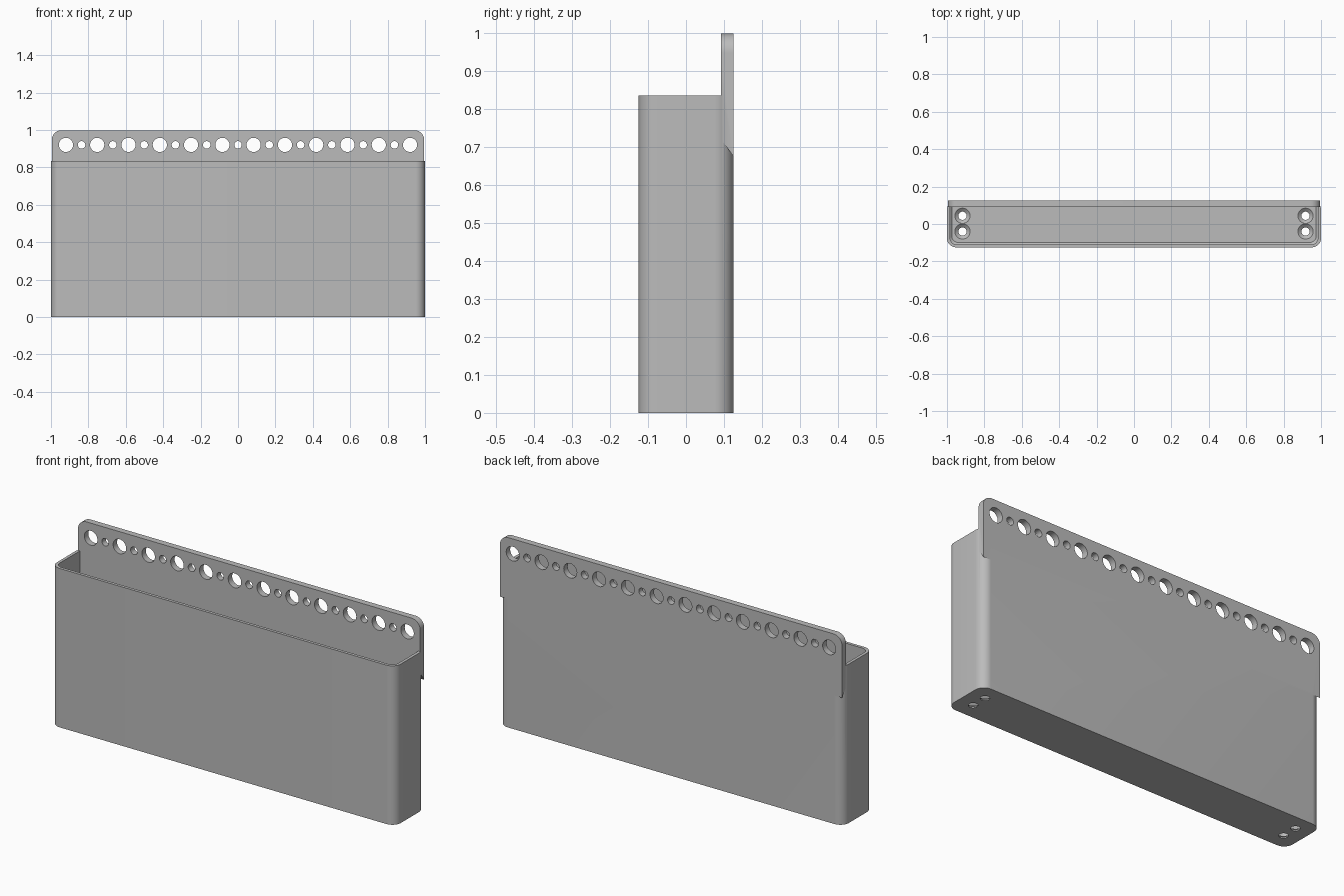
import bpy, bmesh, math
from mathutils import Matrix

if "Cube" in bpy.data.objects:
    bpy.data.objects.remove(bpy.data.objects["Cube"])

gray = bpy.data.materials.new("plain gray")
gray.use_nodes = True
gray.diffuse_color = (0.5, 0.5, 0.5, 1)
gray.node_tree.nodes["Principled BSDF"].inputs["Base Color"].default_value = (0.5, 0.5, 0.5, 1)


def outline(x, lo, hi, radii, steps=12):
    """Rectangle with corner radii in the order: right low, right high, left high, left low."""
    pts = []
    corners = [(x, lo, 1, -1), (x, hi, 1, 1), (-x, hi, -1, 1), (-x, lo, -1, -1)]
    for i, ((cx, cy, sx, sy), r) in enumerate(zip(corners, radii)):
        if r == 0:
            pts.append((cx, cy))
            continue
        for k in range(steps + 1):
            a = math.radians(90 * (i - 1 + k / steps))
            pts.append((cx - sx * r + r * math.cos(a), cy - sy * r + r * math.sin(a)))
    return pts


def finish(name, bm):
    bmesh.ops.recalc_face_normals(bm, faces=bm.faces)
    mesh = bpy.data.meshes.new(name)
    bm.to_mesh(mesh)
    bm.free()
    mesh.materials.append(gray)
    obj = bpy.data.objects.new(name, mesh)
    bpy.context.collection.objects.link(obj)
    return obj


def loft(name, rings):
    """Solid through a stack of matching rings of 3D points."""
    bm = bmesh.new()
    loops = [[bm.verts.new(p) for p in ring] for ring in rings]
    n = len(loops[0])
    for a, b in zip(loops, loops[1:]):
        for i in range(n):
            j = (i + 1) % n
            bm.faces.new((a[i], a[j], b[j], b[i]))
    bm.faces.new(loops[0])
    bm.faces.new(loops[-1])
    return finish(name, bm)


def add_cone(bm, matrix, r1, r2, depth):
    bmesh.ops.create_cone(bm, cap_ends=True, segments=32, radius1=r1,
                          radius2=r2, depth=depth, matrix=matrix)


def combine(obj, other, operation):
    other.hide_render = True
    bpy.context.view_layer.objects.active = obj
    mod = obj.modifiers.new(operation.lower(), "BOOLEAN")
    mod.operation, mod.solver, mod.object = operation, "EXACT", other
    bpy.ops.object.modifier_apply(modifier=mod.name)
    bpy.data.objects.remove(other)


# Bin shell with rounded vertical corners
shell = outline(1, -0.125, 0.125, [0.05] * 4)
bin_body = loft("wall_bin", [[(x, y, z) for x, y in shell] for z in (0, 0.835)])

# Back plate, its lower edge sloped into the bin
plate = outline(0.995, 0.675, 0.998, [0, 0.05, 0.05, 0])
slope = [(x, 0.092, z + (0.045 if z < 0.7 else 0)) for x, z in plate]
hanger = loft("hanging_plate", [slope, [(x, 0.125, z) for x, z in plate]])
combine(bin_body, hanger, "UNION")

# Cavity, with a small bevel around the floor
rings = []
for inset, z in ((0.01, 0.022), (0, 0.032), (0, 1.1)):
    ring = outline(0.984 - inset, -0.109 + inset, 0.092, [0.035, 0, 0, 0.035])
    rings.append([(x, y, z) for x, y in ring])
combine(bin_body, loft("cavity_cutter", rings), "DIFFERENCE")

# Alternating large and small hanging holes
bm = bmesh.new()
turn = Matrix.Rotation(math.pi / 2, 4, "X")
for i in range(23):
    r = 0.02 if i % 2 else 0.038
    add_cone(bm, Matrix.Translation((-0.92 + i * 1.84 / 22, 0.11, 0.92)) @ turn, r, r, 0.1)
combine(bin_body, finish("hanging_hole_cutter", bm), "DIFFERENCE")

# Countersunk floor holes
for r1, r2, z, depth in ((0.022, 0.022, 0, 0.1), (0.022, 0.042, 0.0145, 0.017)):
    bm = bmesh.new()
    for x in (-0.917, 0.917):
        for y in (-0.04, 0.044):
            add_cone(bm, Matrix.Translation((x, y, z)), r1, r2, depth)
    combine(bin_body, finish("floor_hole_cutter", bm), "DIFFERENCE")

# Smooth round surfaces, sharp edges
bpy.ops.object.select_all(action="DESELECT")
bin_body.select_set(True)
bpy.context.view_layer.objects.active = bin_body
bpy.ops.object.shade_smooth_by_angle(angle=math.radians(30))
